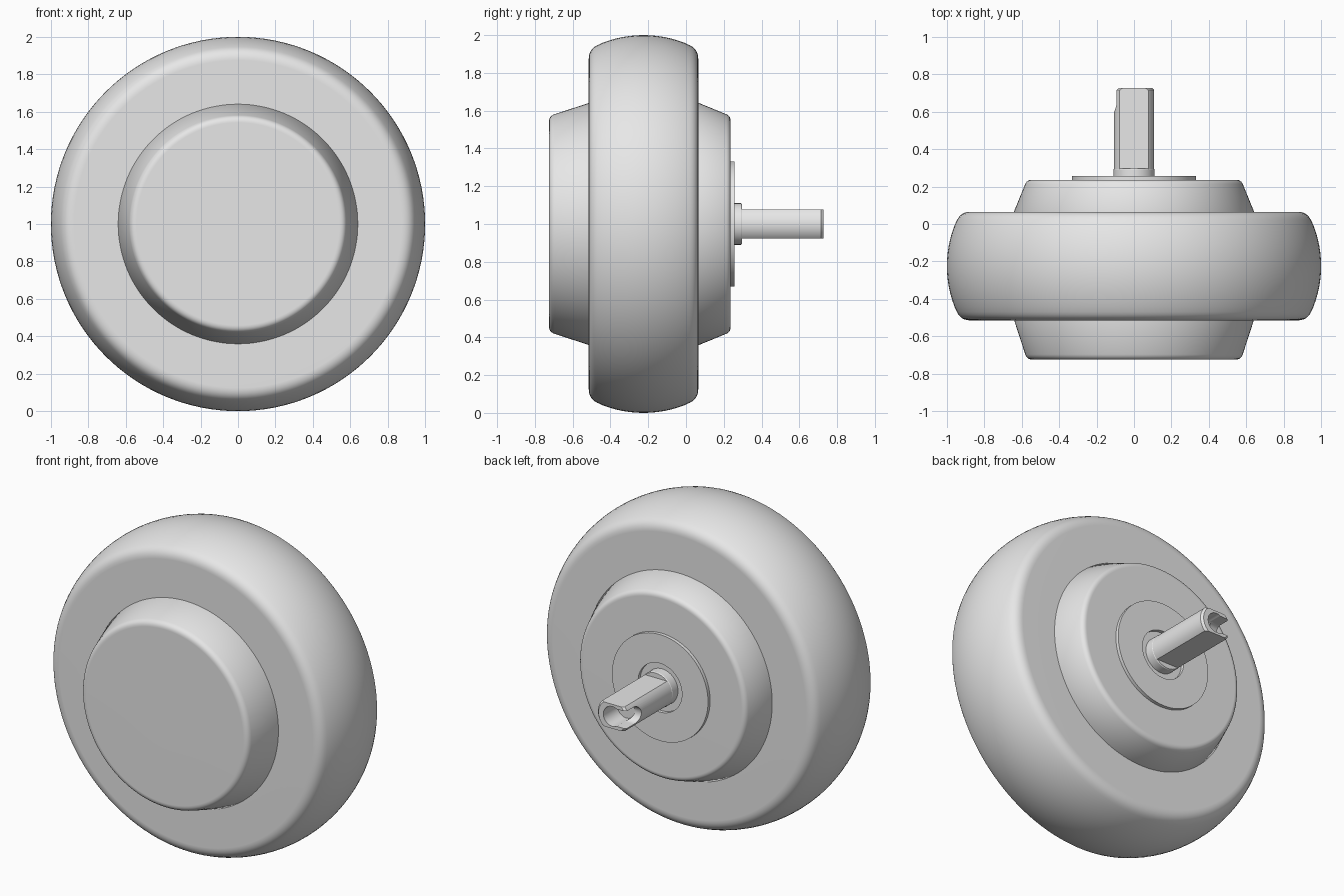
import bpy, bmesh
from math import sin, cos, pi, sqrt
from mathutils import Vector

if "Cube" in bpy.data.objects:
    bpy.data.objects.remove(bpy.data.objects["Cube"])

AXIS_Z = 1.0
SEGMENTS = 128

grey = bpy.data.materials.new("plain_grey")
grey.use_nodes = True
grey.diffuse_color = (0.8, 0.8, 0.8, 1)
grey.node_tree.nodes["Principled BSDF"].inputs["Base Color"].default_value = (0.8, 0.8, 0.8, 1)


def rounded(points, steps=6):
    """Profile of (radius, y, fillet) corners turned into a smooth outline."""
    out = []
    for i, (r, y, f) in enumerate(points):
        p = Vector((r, y))
        if f == 0:
            out.append(p)
            continue
        a = p + (Vector(points[i - 1][:2]) - p).normalized() * f
        b = p + (Vector(points[i + 1][:2]) - p).normalized() * f
        for k in range(steps + 1):
            t = k / steps
            out.append(a * (1 - t) ** 2 + p * 2 * t * (1 - t) + b * t * t)
    return out


def make_object(name, bm):
    bmesh.ops.recalc_face_normals(bm, faces=bm.faces)
    mesh = bpy.data.meshes.new(name)
    bm.to_mesh(mesh)
    bm.free()
    mesh.materials.append(grey)
    obj = bpy.data.objects.new(name, mesh)
    obj.location.z = AXIS_Z
    bpy.context.collection.objects.link(obj)
    return obj


def lathe(profile, closed=False, segments=SEGMENTS):
    """Turn a (radius, y) profile about the y axis; open ends get flat caps."""
    bm = bmesh.new()
    rings = []
    for r, y in profile:
        rings.append([bm.verts.new((r * cos(2 * pi * k / segments), y, r * sin(2 * pi * k / segments)))
                      for k in range(segments)])
    pairs = list(zip(rings, rings[1:]))
    if closed:
        pairs.append((rings[-1], rings[0]))
    else:
        bm.faces.new(rings[0])
        bm.faces.new(rings[-1])
    for a, b in pairs:
        for k in range(segments):
            n = (k + 1) % segments
            bm.faces.new((a[k], a[n], b[n], b[k]))
    return bm


def select_only(obj):
    bpy.ops.object.select_all(action='DESELECT')
    obj.select_set(True)
    bpy.context.view_layer.objects.active = obj


def finish(obj):
    select_only(obj)
    bpy.ops.object.shade_smooth_by_angle(angle=0.5)
    mod = obj.modifiers.new("even_shading", 'WEIGHTED_NORMAL')
    mod.keep_sharp = True


def cut(obj, cutter):
    cutter.hide_render = True
    mod = obj.modifiers.new("cut", 'BOOLEAN')
    mod.operation = 'DIFFERENCE'
    mod.object = cutter
    select_only(obj)
    bpy.ops.object.modifier_apply(modifier=mod.name)
    bpy.data.objects.remove(cutter)


# Tyre: crowned tread with rounded shoulders
mid, half, crown = -0.225, 0.29, 0.6
tread = []
for k in range(-8, 9):
    dy = half * k / 8
    tread.append((1 - crown + sqrt(crown ** 2 - dy ** 2), mid + dy, 0))
tread[0] = (*tread[0][:2], 0.05)
tread[-1] = (*tread[-1][:2], 0.05)
del tread[1], tread[-2]
tyre_profile = [(0.6, mid - half, 0)] + tread + [(0.6, mid + half, 0)]
finish(make_object("tyre", lathe(rounded(tyre_profile), closed=True)))

# Hub body: tapered on both sides
hub_profile = [(0.1, -0.725, 0), (0.572, -0.725, 0.03), (0.642, -0.51, 0),
               (0.642, 0.065, 0), (0.572, 0.236, 0.025), (0.1, 0.236, 0)]
finish(make_object("hub", lathe(rounded(hub_profile))))

# Raised cover ring on the back
ring_profile = [(0.152, 0.225), (0.332, 0.225), (0.332, 0.257), (0.152, 0.257)]
finish(make_object("cover_ring", lathe(ring_profile, closed=True)))

# Round collar at the foot of the shaft
finish(make_object("shaft_collar", lathe([(0.11, 0.22), (0.11, 0.29), (0.106, 0.296)], segments=64)))

# Shaft with two flats and a bevelled end
bm = lathe([(0.108, 0.28), (0.108, 0.715), (0.096, 0.728)], segments=64)
for side in (1, -1):
    result = bmesh.ops.bisect_plane(
        bm, geom=bm.verts[:] + bm.edges[:] + bm.faces[:],
        plane_co=(0, 0, 0.076 * side), plane_no=(0, 0, side), clear_outer=True)
    rim = [e for e in result["geom_cut"] if isinstance(e, bmesh.types.BMEdge)]
    bmesh.ops.contextual_create(bm, geom=rim)
shaft = make_object("shaft", bm)

# Cable bore in the shaft end
cut(shaft, make_object("bore_cutter", lathe([(0.062, 0.59), (0.062, 0.8)], segments=48)))

# Round-ended cable slot opening to the right side
w = 0.054
outline = [(0.595 + w - w * sin(pi * k / 16), w * cos(pi * k / 16)) for k in range(17)]
outline += [(0.8, -w), (0.8, w)]
bm = bmesh.new()
face = bm.faces.new([bm.verts.new((-0.2, y, z)) for y, z in outline])
extruded = bmesh.ops.extrude_face_region(bm, geom=[face])
moved = [v for v in extruded["geom"] if isinstance(v, bmesh.types.BMVert)]
bmesh.ops.translate(bm, vec=(0.2, 0, 0), verts=moved)
cut(shaft, make_object("slot_cutter", bm))
finish(shaft)
